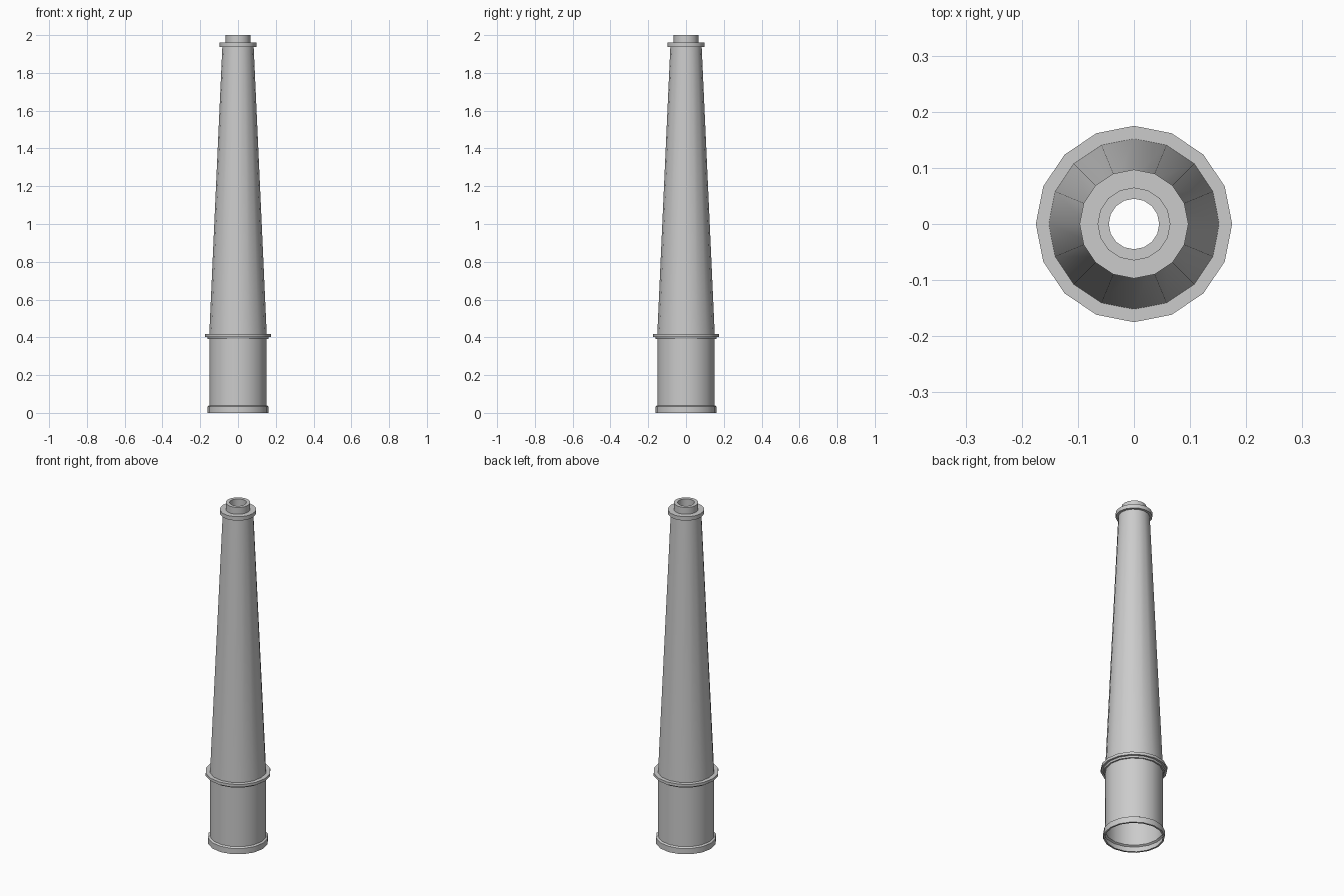
import bpy, bmesh, math

if "Cube" in bpy.data.objects:
    bpy.data.objects.remove(bpy.data.objects["Cube"])

SIDES = 16


def lathe(name, profile):
    """Revolve a (radius, z) profile into an open 16-sided shell."""
    bm = bmesh.new()
    rings = []
    for r, z in profile:
        rings.append([bm.verts.new((r * math.cos(2 * math.pi * i / SIDES),
                                    r * math.sin(2 * math.pi * i / SIDES), z))
                      for i in range(SIDES)])
    for a, b in zip(rings, rings[1:]):
        for i in range(SIDES):
            j = (i + 1) % SIDES
            bm.faces.new((a[i], a[j], b[j], b[i]))
    mesh = bpy.data.meshes.new(name)
    bm.to_mesh(mesh)
    bm.free()
    obj = bpy.data.objects.new(name, mesh)
    bpy.context.collection.objects.link(obj)
    bpy.ops.object.select_all(action='DESELECT')
    obj.select_set(True)
    bpy.context.view_layer.objects.active = obj
    bpy.ops.object.shade_smooth_by_angle(angle=math.radians(30))
    return obj


# Plinth: foot band and straight drum, open underneath
lathe("chimney_base", [(0.152, 0.0), (0.162, 0.0), (0.162, 0.034),
                       (0.152, 0.04), (0.152, 0.392)])

# Collar with a flared underside
lathe("collar", [(0.152, 0.392), (0.16, 0.392), (0.163, 0.402),
                 (0.175, 0.402), (0.175, 0.418), (0.152, 0.418)])

# Long tapering stack
lathe("chimney_stack", [(0.152, 0.418), (0.083, 1.937)])

# Cap ring, neck and hollow mouth
lathe("chimney_cap", [(0.083, 1.937), (0.097, 1.937), (0.097, 1.96),
                      (0.065, 1.96), (0.065, 2.0), (0.045, 2.0),
                      (0.045, 1.94)])
